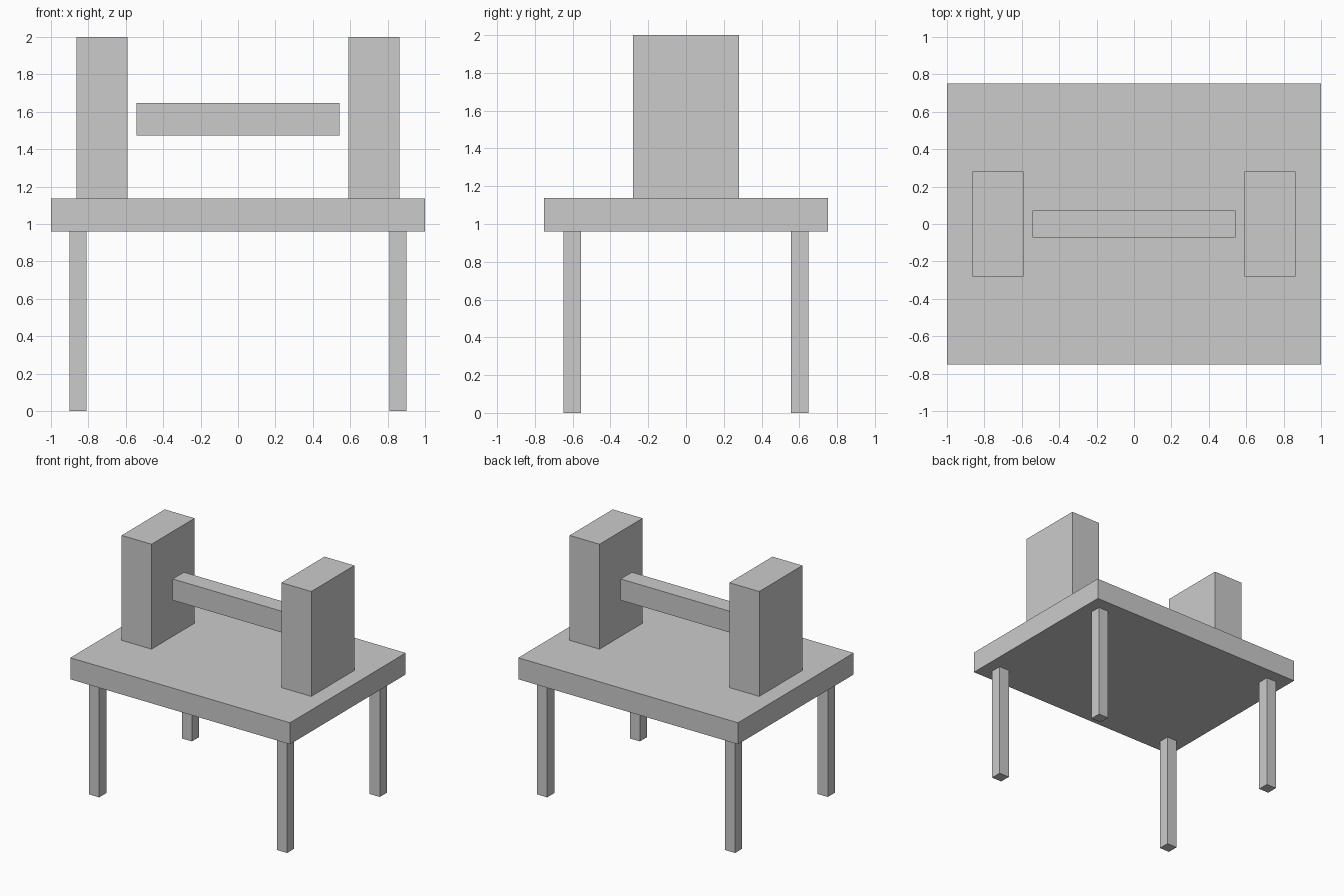
import bpy

if "Cube" in bpy.data.objects:
    bpy.data.objects.remove(bpy.data.objects["Cube"])


def box(name, lo, hi):
    """Axis-aligned box between two opposite corners."""
    centre = [(a + b) / 2 for a, b in zip(lo, hi)]
    bpy.ops.mesh.primitive_cube_add(size=1, location=centre)
    obj = bpy.context.object
    obj.name = name
    obj.scale = [b - a for a, b in zip(lo, hi)]
    bpy.ops.object.transform_apply(location=False, rotation=False, scale=True)
    return obj


LEG_TOP, SLAB_TOP = 0.96, 1.137

# Table slab
box("table_top", (-1, -0.752, LEG_TOP), (1, 0.752, SLAB_TOP))

# Four square legs
leg_x, leg_y, half = 0.855, 0.603, 0.046
for side, sx in (("left", -1), ("right", 1)):
    for end, sy in (("front", -1), ("back", 1)):
        x, y = sx * leg_x, sy * leg_y
        box(f"{end}_{side}_leg", (x - half, y - half, 0), (x + half, y + half, LEG_TOP))

# Two upright blocks standing on the slab
for side, sx in (("left", -1), ("right", 1)):
    x = sx * 0.727
    box(f"{side}_upright_block", (x - 0.136, -0.28, SLAB_TOP), (x + 0.136, 0.28, 2.0))

# Bar floating between the blocks
box("middle_bar", (-0.543, -0.073, 1.473), (0.543, 0.073, 1.648))
